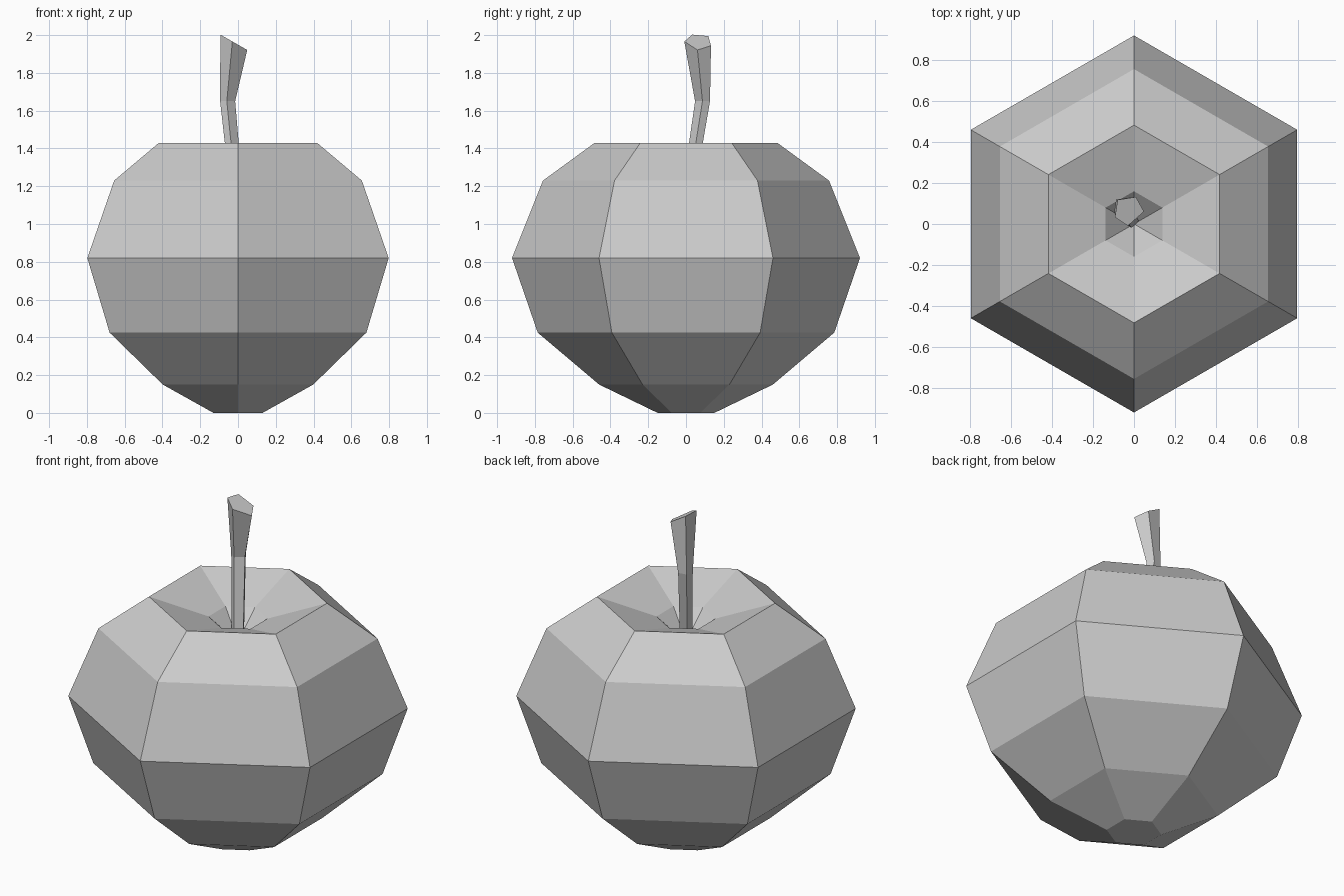
import bpy
import bmesh
from math import sin, cos, radians

cube = bpy.data.objects.get("Cube")
if cube:
    bpy.data.objects.remove(cube, do_unlink=True)

grey = bpy.data.materials.new("plain grey")
grey.use_nodes = True
colour = (0.6, 0.6, 0.6, 1)
grey.diffuse_color = colour
grey.node_tree.nodes["Principled BSDF"].inputs["Base Color"].default_value = colour


def loft(name, rings, tip=None):
    """Skin a stack of equal-sided rings, capping the ends (tip closes to a point)."""
    bm = bmesh.new()
    loops = [[bm.verts.new(p) for p in ring] for ring in rings]
    n = len(loops[0])
    for low, high in zip(loops, loops[1:]):
        for i in range(n):
            j = (i + 1) % n
            bm.faces.new((low[i], low[j], high[j], high[i]))
    bm.faces.new(loops[0][::-1])
    if tip:
        point = bm.verts.new(tip)
        for i in range(n):
            bm.faces.new((loops[-1][i], loops[-1][(i + 1) % n], point))
    else:
        bm.faces.new(loops[-1])
    bmesh.ops.recalc_face_normals(bm, faces=bm.faces)
    mesh = bpy.data.meshes.new(name)
    bm.to_mesh(mesh)
    bm.free()
    mesh.materials.append(grey)
    obj = bpy.data.objects.new(name, mesh)
    bpy.context.collection.objects.link(obj)
    return obj


def ring(centre, radius, angles, tilt=0):
    """Ring of points around a centre, sloping down towards +x by tilt."""
    x, y, z = centre
    return [(x + radius * cos(radians(a)), y + radius * sin(radians(a)),
             z - tilt * radius * cos(radians(a))) for a in angles]


# Fruit body: six-sided, with a hollow around the stem
hexagon = range(30, 390, 60)
profile = [(0.15, 0), (0.46, 0.15), (0.785, 0.425), (0.921, 0.82),
           (0.757, 1.23), (0.483, 1.43), (0.16, 1.325)]
loft("fruit_body", [ring((0, 0, z), r, hexagon) for r, z in profile], tip=(0, 0, 1.18))

# Stem: five-sided, bent in the middle, flared and cut at a slant on top
pentagon = (-4, 62, 136, 206, 267)
loft("stem", [
    ring((-0.01, 0.015, 1.18), 0.035, pentagon),
    ring((-0.057, 0.09, 1.65), 0.042, pentagon),
    ring((-0.026, 0.066, 1.964), 0.075, pentagon, tilt=0.57),
])
